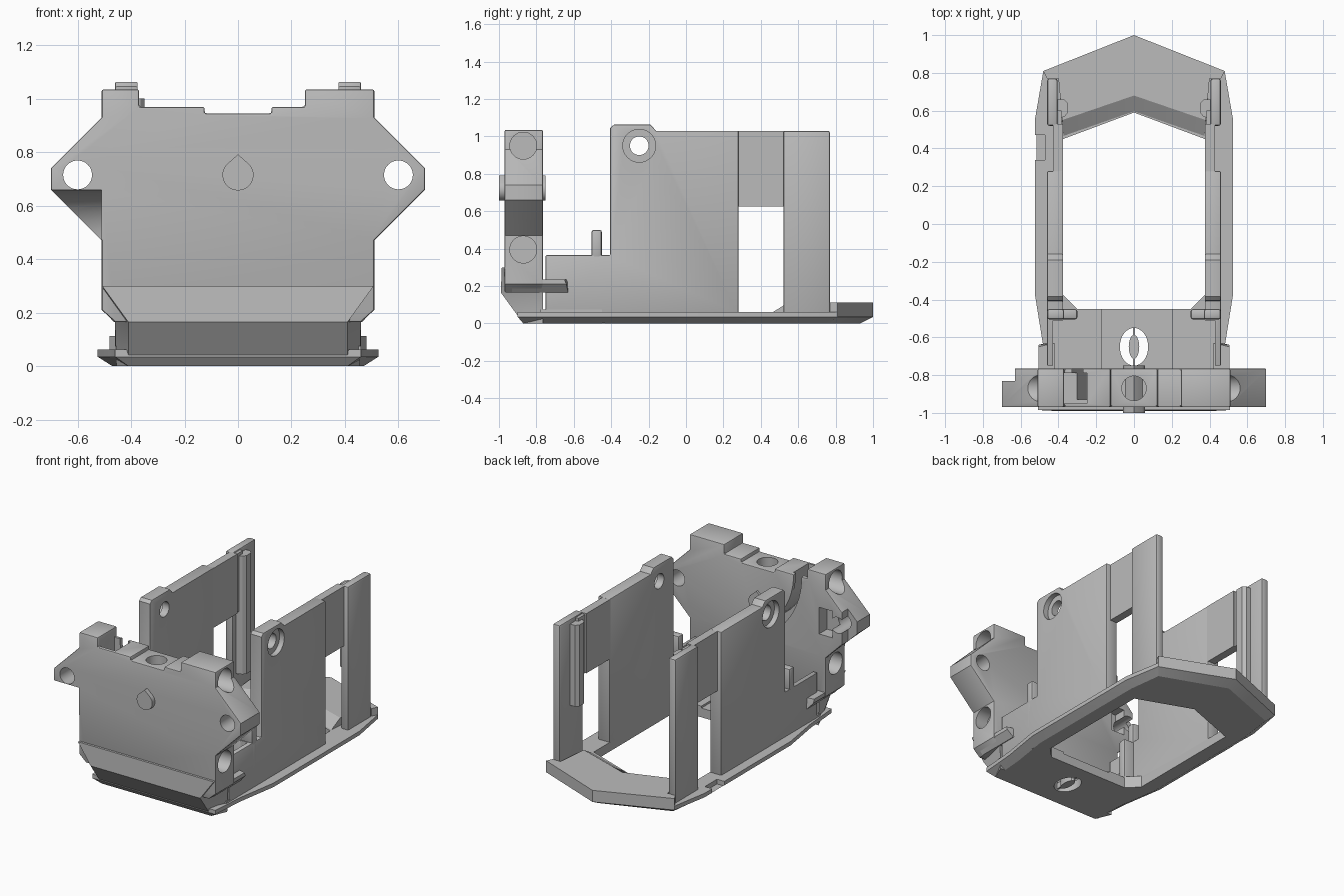
import bpy, bmesh, math
from mathutils import Vector

if "Cube" in bpy.data.objects:
    bpy.data.objects.remove(bpy.data.objects["Cube"])

grey = bpy.data.materials.new("light_grey")
grey.diffuse_color = (0.5, 0.5, 0.5, 1)
grey.use_nodes = True
grey.node_tree.nodes["Principled BSDF"].inputs["Base Color"].default_value = grey.diffuse_color


def loft(name, loops):
    """Closed solid through matching point loops."""
    bm = bmesh.new()
    rings = [[bm.verts.new(p) for p in lp] for lp in loops]
    n = len(rings[0])
    for a, b in zip(rings, rings[1:]):
        for i in range(n):
            j = (i + 1) % n
            bm.faces.new((a[i], a[j], b[j], b[i]))
    bm.faces.new(rings[0][::-1])
    bm.faces.new(rings[-1])
    bmesh.ops.recalc_face_normals(bm, faces=bm.faces)
    me = bpy.data.meshes.new(name)
    bm.to_mesh(me)
    bm.free()
    me.materials.append(grey)
    ob = bpy.data.objects.new(name, me)
    bpy.context.collection.objects.link(ob)
    return ob


def prism(name, pts, axis, a, b):
    """Extrude a 2D outline along an axis: x uses (y,z), y uses (x,z), z uses (x,y)."""
    def at(p, t):
        return {'x': (t, p[0], p[1]), 'y': (p[0], t, p[1]), 'z': (p[0], p[1], t)}[axis]
    return loft(name, [[at(p, t) for p in pts] for t in (a, b)])


def box(name, x0, x1, y0, y1, z0, z1):
    return prism(name, [(x0, y0), (x1, y0), (x1, y1), (x0, y1)], 'z', z0, z1)


def circle(cx, cy, rx, ry=None, n=32):
    ry = ry or rx
    return [(cx + rx * math.cos(math.tau * i / n), cy + ry * math.sin(math.tau * i / n)) for i in range(n)]


def both(half):
    """Mirror a right-half outline into a full symmetric one."""
    return half + [(-x, y) for x, y in reversed(half) if abs(x) > 1e-6]


def apply(ob, kind, **kw):
    m = ob.modifiers.new(kind, kind)
    for k, v in kw.items():
        setattr(m, k, v)
    bpy.context.view_layer.objects.active = ob
    bpy.ops.object.modifier_apply(modifier=m.name)


def bevel(ob, w=0.008):
    apply(ob, 'BEVEL', width=w, segments=2, limit_method='ANGLE', angle_limit=math.radians(50))
    return ob


def cut(ob, *cutters):
    for c in cutters:
        apply(ob, 'BOOLEAN', operation='DIFFERENCE', solver='EXACT', object=c)
        bpy.data.objects.remove(c)


# Base frame with chamfered underside
outer = both([(0, 1), (0.48, 0.81), (0.525, 0.55), (0.525, -0.37), (0.48, -0.65), (0.46, -0.90)])
lower = both([(0, 0.93), (0.44, 0.765), (0.47, 0.53), (0.47, -0.36), (0.43, -0.62), (0.41, -0.87)])
base = loft("base_frame", [[(x, y, z) for x, y in lp] for lp, z in ((lower, 0), (outer, 0.035), (outer, 0.062))])
opening = both([(0, 0.59), (0.375, 0.45), (0.375, -0.45)])
cut(base, prism("cutter", opening, 'z', -0.1, 0.3),
    prism("cutter", circle(0, -0.65, 0.075, 0.1), 'z', -0.1, 0.3),
    box("cutter", -0.54, -0.47, 0.34, 0.47, 0.03, 0.2))

# Small key inside the oval floor slot
prism("slot_key", circle(0, -0.65, 0.028, 0.065, 12), 'z', 0.0, 0.05)
box("slot_bar", -0.006, 0.006, -0.75, -0.55, 0.01, 0.05)

# Raised floor strips beside the shallow front recess
for x0, x1 in ((-0.46, -0.17), (0.20, 0.46)):
    box("floor_pad", x0, x1, -0.78, -0.45, 0.05, 0.075)

# Raised V-shaped tail with sloped inner edge
tail_top = [(0, 1), (0.48, 0.81), (0.46, 0.77), (0.40, 0.77), (0.38, 0.55), (0, 0.68),
            (-0.38, 0.55), (-0.40, 0.77), (-0.46, 0.77), (-0.48, 0.81)]
tail_low = [(x, y) if abs(x) > 0.39 or y > 0.9 else (x * 0.98, y - 0.09) for x, y in tail_top]
loft("tail_plate", [[(x, y, 0.058) for x, y in tail_low], [(x, y, 0.113) for x, y in tail_top]])

for s, side in ((-1, "left"), (1, "right")):
    def sbox(name, x0, x1, *r):
        return box(f"{side}_{name}", min(s * x0, s * x1), max(s * x0, s * x1), *r)

    # Side wall with raised ear and counterbored hole
    wall = prism(f"{side}_wall", [(-0.75, 0.05), (0.28, 0.05), (0.28, 1.03), (-0.16, 1.03), (-0.19, 1.063),
                 (-0.385, 1.063), (-0.405, 1.045), (-0.405, 0.365), (-0.75, 0.365)], 'x', s * 0.375, s * 0.46)
    bevel(wall, 0.006)
    cut(wall, prism("cutter", circle(-0.25, 0.95, 0.05), 'x', s * 0.3, s * 0.6),
        prism("cutter", circle(-0.25, 0.95, 0.088), 'x', s * 0.425, s * 0.6),
        sbox("cutter", 0.3, 0.43, -0.77, -0.51, 0.08, 0.6))
    # Thin panel above the window, rear post and inner rib
    sbox("window_panel", 0.375, 0.43, 0.27, 0.53, 0.625, 1.028)
    bevel(sbox("rear_post", 0.405, 0.46, 0.52, 0.77, 0.05, 1.03), 0.012)
    sbox("post_link", 0.385, 0.42, 0.50, 0.60, 0.625, 1.02)
    rib_z = 0.2 if s < 0 else 0.45
    prism(f"{side}_post_rib", [(s * 0.42, 0.55), (s * 0.365, 0.57), (s * 0.35, 0.59), (s * 0.35, 0.64),
          (s * 0.37, 0.66), (s * 0.42, 0.66)], 'z', rib_z, 1.0)
    # Upright tab and corner gusset near the floor
    bevel(sbox("upright_tab", 0.30, 0.46, -0.505, -0.45, 0.05, 0.36), 0.012)
    bevel(sbox("tab_post", 0.37, 0.46, -0.505, -0.45, 0.34, 0.5), 0.012)
    prism(f"{side}_gusset", [(s * 0.30, -0.45), (s * 0.46, -0.45), (s * 0.46, -0.37), (s * 0.38, -0.37)],
          'z', 0.0, 0.08)
    # Chamfered wing behind the front plate
    loft(f"{side}_wing", [[(s * 0.42, -0.93, 0.165), (s * 0.465, -0.93, 0.165), (s * 0.465, -0.63, 0.165),
                           (s * 0.42, -0.63, 0.165)],
                          [(s * 0.42, -0.93, 0.21), (s * 0.505, -0.93, 0.21), (s * 0.505, -0.64, 0.21),
                           (s * 0.42, -0.63, 0.21)],
                          [(s * 0.42, -0.93, 0.235), (s * 0.505, -0.93, 0.235), (s * 0.505, -0.65, 0.235),
                           (s * 0.42, -0.63, 0.235)]])

# Thick front plate with side ears and stepped top
half = [(0.51, 1.035), (0.51, 0.93), (0.70, 0.74), (0.70, 0.66), (0.51, 0.47), (0.51, 0.21), (0.46, 0.165)]
outline = [(0.125, 0.945), (0.125, 0.97), (0.25, 0.97), (0.25, 1.035)] + half
outline += [(-x, z) for x, z in reversed(half)]
outline += [(-0.37, 1.035), (-0.37, 0.97), (-0.125, 0.97), (-0.125, 0.945)]
front = bevel(prism("front_plate", outline, 'y', -0.97, -0.765))
arc = [(0.2 + r * math.cos(a), 0.97 + r * math.sin(a)) for r, seq in ((0.53, range(13)), (0.47, range(12, -1, -1)))
       for a in [math.radians(172 + 72 * i / 12) for i in seq]]
cutters = [prism("cutter", circle(0, -0.87, 0.065), 'z', 0.75, 1.2),
           prism("cutter", arc, 'y', -0.93, -0.7),                                # curved cable channel
           box("cutter", -0.37, -0.25, -0.95, -0.79, 0.80, 1.2),                  # top pocket
           box("cutter", -0.8, -0.63, -0.83, -0.7, 0.4, 1.0),                     # left ear tip relief
           box("cutter", -0.56, -0.46, -0.85, -0.7, 0.62, 0.80),                  # rear pocket
           prism("cutter", circle(-0.975, 0.47, 0.19), 'x', -0.8, -0.51)]         # left ear scoop
for s in (-1, 1):
    cutters.append(prism("cutter", circle(s * 0.6, 0.715, 0.054), 'y', -1.2, -0.5))
    for z in (0.95, 0.395):
        cutters.append(prism("cutter", circle(-0.87, z, 0.072), 'x', s * 0.42, s * 0.8))
cut(front, *cutters)

# Sloped nose under the front plate
def nose_ring(y, lo, w, c, hi):
    return [(-c, y, lo), (c, y, lo), (w, y, hi), (-w, y, hi)]

loft("nose", [[(-0.41, -0.87, 0), (0.41, -0.87, 0), (0.455, -0.765, 0.0), (-0.455, -0.765, 0.0)],
              [(-0.41, -0.99, 0.165), (0.41, -0.99, 0.165), (0.46, -0.765, 0.165), (-0.46, -0.765, 0.165)],
              [(-0.508, -0.985, 0.30), (0.508, -0.985, 0.30), (0.508, -0.767, 0.30), (-0.508, -0.767, 0.30)]])

# Drop-shaped pin through the front plate
drop = [(0.058 * math.cos(math.radians(t)), 0.715 + 0.058 * math.sin(math.radians(t)))
        for t in range(-220, 41, 10)] + [(0, 0.792)]
prism("drop_pin", drop, 'y', -1.0, -0.75)

for ob in list(bpy.context.scene.objects):
    bpy.ops.object.select_all(action='DESELECT')
    ob.select_set(True)
    bpy.context.view_layer.objects.active = ob
    bpy.ops.object.shade_smooth_by_angle(angle=math.radians(25))
